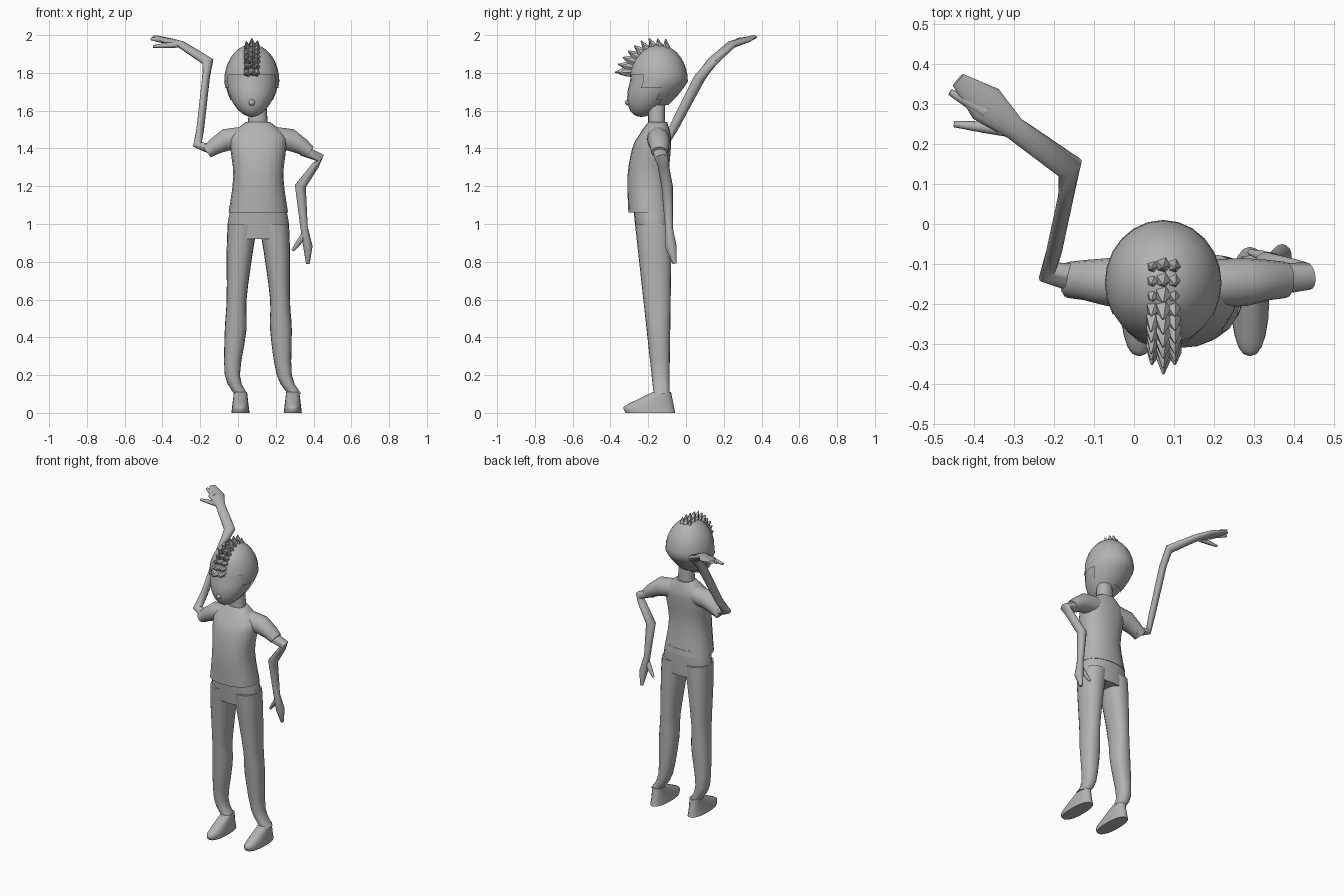
import bpy
import bmesh
import math
import random
from mathutils import Vector

random.seed(4)
default_cube = bpy.data.objects.get("Cube")
if default_cube:
    bpy.data.objects.remove(default_cube, do_unlink=True)

grey = bpy.data.materials.new("plain grey")
grey.use_nodes = True
shade = (0.45, 0.45, 0.45, 1)
grey.diffuse_color = shade
grey.node_tree.nodes["Principled BSDF"].inputs["Base Color"].default_value = shade

MIRROR_SUM = 0.215
HEAD = Vector((0.073, -0.147, 1.755))
HEAD_SIZE = Vector((0.138, 0.149, 0.188))
X, Y, Z = Vector((1, 0, 0)), Vector((0, 1, 0)), Vector((0, 0, 1))


def finish(name, bm, smooth=True):
    """Turn a bmesh into a named, shaded object."""
    bmesh.ops.recalc_face_normals(bm, faces=bm.faces)
    mesh = bpy.data.meshes.new(name)
    bm.to_mesh(mesh)
    bm.free()
    mesh.materials.append(grey)
    obj = bpy.data.objects.new(name, mesh)
    bpy.context.collection.objects.link(obj)
    if smooth:
        bpy.ops.object.select_all(action="DESELECT")
        obj.select_set(True)
        bpy.context.view_layer.objects.active = obj
        bpy.ops.object.shade_smooth_by_angle(angle=math.radians(50))


def skin(rings):
    """Bridge rings of points and cap both ends."""
    bm = bmesh.new()
    loops = [[bm.verts.new(point) for point in ring] for ring in rings]
    count = len(loops[0])
    for low, high in zip(loops, loops[1:]):
        for i in range(count):
            j = (i + 1) % count
            bm.faces.new((low[i], low[j], high[j], high[i]))
    bm.faces.new(loops[0])
    bm.faces.new(loops[-1])
    return bm


def oval(centre, u, v, sides, power):
    """A rounded ring spanned by the half axes u and v."""
    points = []
    for i in range(sides):
        angle = math.tau * i / sides
        c, s = math.cos(angle), math.sin(angle)
        points.append(centre
                      + u * math.copysign(abs(c) ** (2 / power), c)
                      + v * math.copysign(abs(s) ** (2 / power), s))
    return points


def smooth_rows(rows, steps=3):
    """Add in-between rows along a smooth curve through the given ones."""
    rows = [Vector(row) for row in rows]
    result = []
    for i in range(len(rows) - 1):
        start, end = rows[i], rows[i + 1]
        slope_in = (end - rows[max(i - 1, 0)]) / 2
        slope_out = (rows[min(i + 2, len(rows) - 1)] - start) / 2
        for step in range(steps):
            t = step / steps
            blend = t * t * (3 - 2 * t)
            result.append(start.lerp(end, blend)
                          + slope_in * t * (1 - t) ** 2
                          - slope_out * t * t * (1 - t))
    return result + [rows[-1]]


def loft(name, rows):
    """A body part from level rows of z, x limits and y limits."""
    rings = []
    for z, left, right, front, back in smooth_rows(rows):
        centre = Vector(((left + right) / 2, (front + back) / 2, z))
        rings.append(oval(centre, X * (right - left) / 2,
                          Y * (back - front) / 2, 20, 2.3))
    finish(name, skin(rings))


def tube(name, rows, ref, sides=14, smooth=True):
    """A limb from rows of x, y, z, radius along ref, radius across."""
    points = [Vector(row[:3]) for row in rows]
    rings = []
    for i, row in enumerate(rows):
        t = points[min(i + 1, len(points) - 1)] - points[max(i - 1, 0)]
        t.normalize()
        u = (ref - t * ref.dot(t)).normalized()
        rings.append(oval(points[i], u * row[3], t.cross(u) * row[4], sides, 2))
    finish(name, skin(rings), smooth)


def digit(name, start, end, ref):
    """A tapering finger or thumb."""
    middle = Vector(start).lerp(Vector(end), 0.5)
    tube(name, [(*start, 0.016, 0.018), (*middle, 0.014, 0.014),
                (*end, 0.007, 0.008)], ref, sides=8)


def trousers(name, rows):
    """Rows of z and x limits; the front slopes back towards the ankle."""
    loft(name, [(z, left, right, -0.16 - z * 0.11, -0.09 + z * 0.015)
                for z, left, right in rows])


# Shirt body and neck
loft("shirt", [(1.06, -.05, .265, -.305, -.07), (1.25, -.025, .24, -.31, -.09),
               (1.4, -.04, .255, -.285, -.08), (1.47, -.035, .25, -.25, -.08),
               (1.54, .04, .17, -.2, -.1)])
loft("neck", [(1.5, .05, .16, -.2, -.11), (1.64, .06, .15, -.2, -.11)])

# Sleeves
sleeve = [(.16, -.15, 1.46, .06, .06), (.28, -.145, 1.445, .06, .06),
          (.34, -.14, 1.41, .05, .045), (.38, -.14, 1.38, .045, .035)]
tube("left_sleeve", sleeve, Y)
tube("right_sleeve", [(MIRROR_SUM - row[0], *row[1:]) for row in sleeve], Y)

# Left arm, hanging from a bent elbow
tube("left_arm", [
    (.34, -.14, 1.39, .04, .03), (.435, -.13, 1.35, .035, .025),
    (.41, -.12, 1.31, .03, .02), (.33, -.1, 1.2, .03, .03),
    (.35, -.09, .98, .02, .02), (.37, -.08, .88, .03, .025),
    (.37, -.06, .79, .01, .01)], Y)
digit("left_thumb", (.35, -.09, .94), (.29, -.07, .86), Y)

# Right arm, raised and waving
tube("right_arm", [
    (-.12, -.14, 1.39, .03, .04), (-.215, -.12, 1.42, .02, .03),
    (-.2, -.07, 1.5, .025, .02), (-.17, .07, 1.77, .03, .02),
    (-.16, .14, 1.86, .025, .035), (-.3, .24, 1.95, .02, .03),
    (-.37, .3, 1.97, .015, .05), (-.44, .36, 1.99, .01, .02)], Z)
digit("right_thumb", (-.31, .235, 1.95), (-.45, .25, 1.94), Z)
digit("right_finger", (-.37, .28, 1.97), (-.46, .33, 1.98), Z)

# Trousers; the left foot swings outward below the shin
leg = [(1, -.055, .105), (.86, -.06, .08), (.6, -.06, .045),
       (.44, -.07, .045), (.2, -.07, .01), (.1, -.02, .05)]
swing = 0.1
trousers("trouser_seat", [(1.1, -.035, .25), (1, -.055, .27), (.92, -.05, .265)])
trousers("right_leg", leg)
left_leg = [(z, MIRROR_SUM - b, MIRROR_SUM - a) for z, a, b in leg]
ankle_z, inner, outer = left_leg.pop()
trousers("left_leg", left_leg + [(ankle_z, inner + swing, outer + swing)])

# Shoes, from the height and reach of the toe
for name, middle in (("right_shoe", 0.013), ("left_shoe", 0.29)):
    rows = []
    for z, toe in ((0, -.32), (.03, -.33), (.06, -.28), (.11, -.175)):
        half = 0.048 - z * 0.12
        rows.append((z, middle - half, middle + half, toe, -0.057 - z * 0.2))
    loft(name, rows)


def skull(grow=0.0):
    """An egg whose lower half narrows and slides forward into the jaw."""
    bm = bmesh.new()
    bmesh.ops.create_uvsphere(bm, u_segments=24, v_segments=18, radius=1)
    for vert in bm.verts:
        low = min(vert.co.z, 0)
        taper = 1 + low * 0.15
        vert.co = Vector((vert.co.x * taper * (HEAD_SIZE.x + grow),
                          vert.co.y * taper * (HEAD_SIZE.y + grow) + low * 0.09,
                          vert.co.z * (HEAD_SIZE.z + grow))) + HEAD
    return bm


def on_face(face):
    """True where the hair leaves the face and neck bare."""
    p = face.calc_center_median()
    limit = 1.79 if p.y < -0.24 else 1.72 if p.y < -0.15 else 1.62
    return p.z < limit


# Head, nose and hair
finish("head", skull())
nose = bmesh.new()
bmesh.ops.create_icosphere(nose, subdivisions=2, radius=0.017)
bmesh.ops.translate(nose, vec=(HEAD.x, -0.307, 1.643), verts=nose.verts)
finish("nose", nose)
hair = skull(0.008)
bmesh.ops.delete(hair, geom=[f for f in hair.faces if on_face(f)], context="FACES")
finish("hair_cap", hair)

# Spiky tufts fanning from the crown down to the fringe
for n in range(9):
    angle = math.radians(80 + n * 11)
    for side, place in ((-1, "right"), (0, "middle"), (1, "left")):
        rows = []
        for reach, lag, width in ((0.15, 0.15, 0.026), (0.195, 0.05, 0.02),
                                  (0.23, 0, 0.003)):
            reach += random.uniform(-0.006, 0.004) - abs(side) * 0.015
            lean = angle - lag
            rows.append((HEAD.x + side * reach * 0.14,
                         HEAD.y + reach * math.cos(lean),
                         HEAD.z + reach * math.sin(lean), width, width))
        tube(f"hair_tuft_{place}_{n}", rows, X, sides=5, smooth=False)
